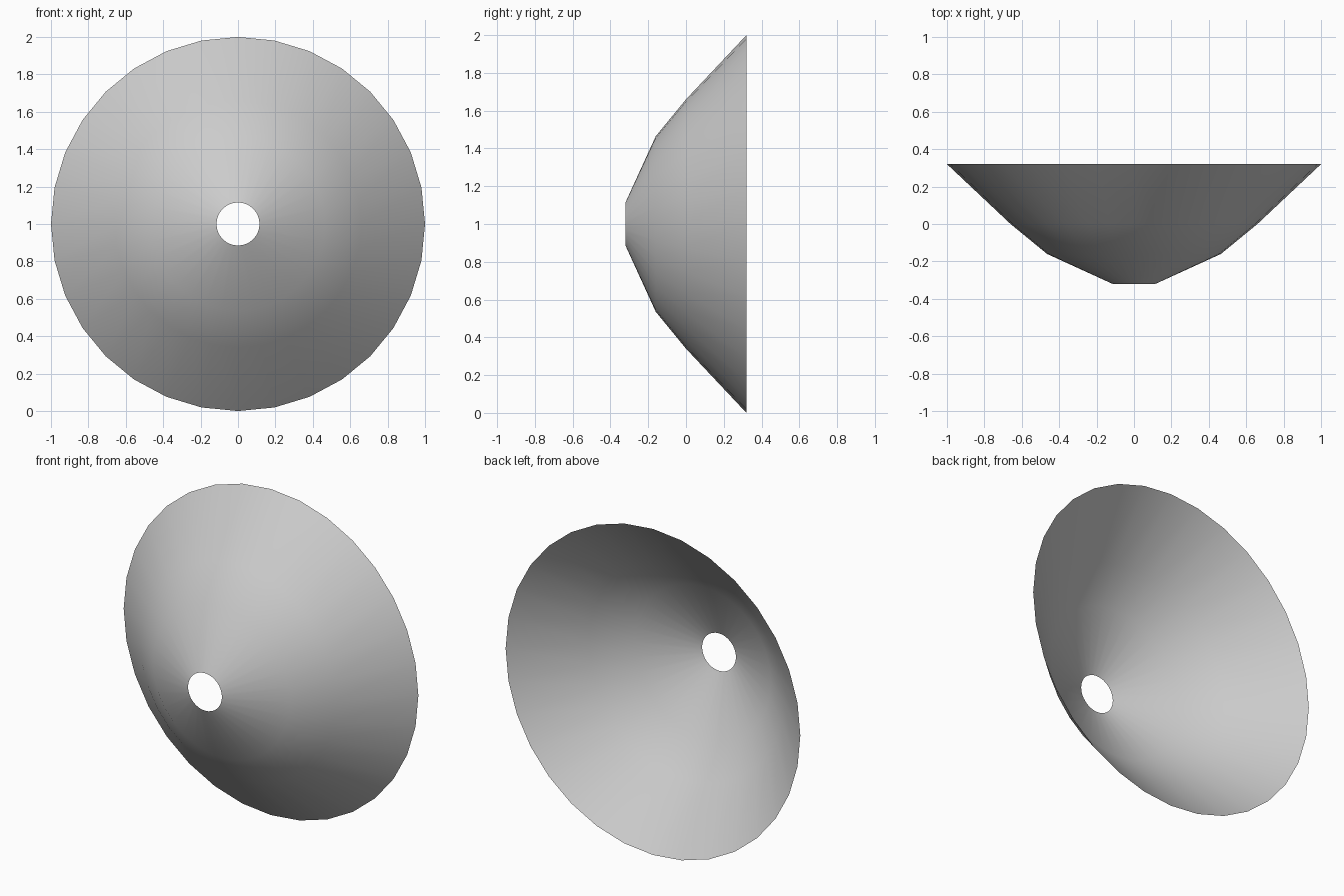
import bpy, bmesh, math

if "Cube" in bpy.data.objects:
    bpy.data.objects.remove(bpy.data.objects["Cube"])

SEGMENTS = 32
# Dish profile: (radius, y) from the centre hole to the outer rim
PROFILE = [(0.115, -0.32), (0.465, -0.16), (0.66, 0.0), (1.0, 0.32)]

# Open conical dish, revolved about a horizontal y axis at z = 1
bm = bmesh.new()
rings = []
for r, y in PROFILE:
    ring = []
    for i in range(SEGMENTS):
        a = 2 * math.pi * i / SEGMENTS
        ring.append(bm.verts.new((r * math.cos(a), y, 1 + r * math.sin(a))))
    rings.append(ring)
for inner, outer in zip(rings, rings[1:]):
    for i in range(SEGMENTS):
        j = (i + 1) % SEGMENTS
        f = bm.faces.new((inner[i], outer[i], outer[j], inner[j]))
        f.normal_update()
        if f.normal.y > 0:
            f.normal_flip()
        f.smooth = True

mesh = bpy.data.meshes.new("dish")
bm.to_mesh(mesh)
bm.free()
dish = bpy.data.objects.new("dish", mesh)
bpy.context.collection.objects.link(dish)
